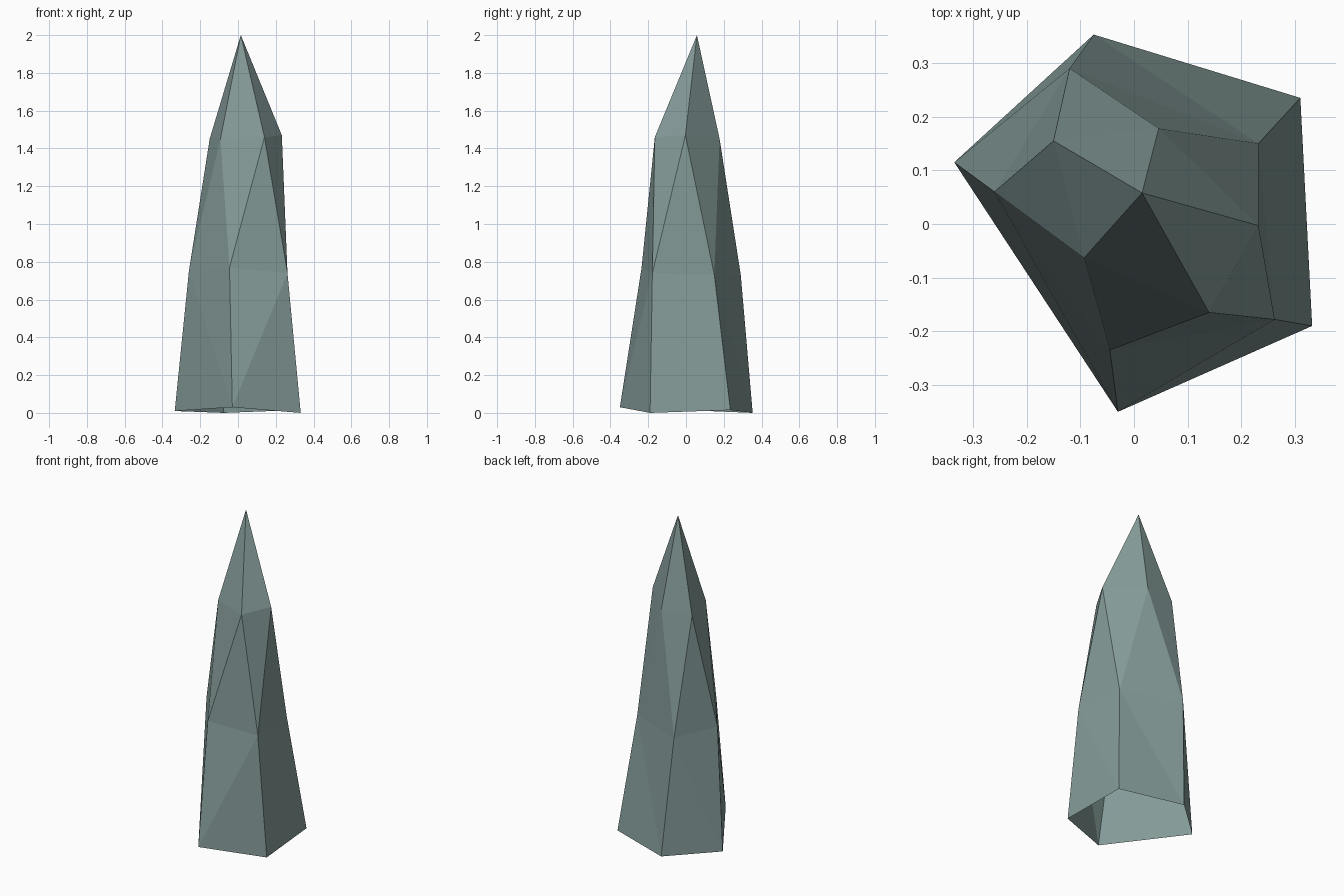
import bpy, bmesh

if "Cube" in bpy.data.objects:
    bpy.data.objects.remove(bpy.data.objects["Cube"])

# Five-sided rings, counter-clockwise from the left corner
base = [(-.335, .115, .01), (-.03, -.35, .03), (.332, -.19, 0), (.31, .235, .015), (-.075, .353, 0)]
middle = [(-.26, .06, .75), (-.045, -.235, .77), (.262, -.178, .74), (.232, .15, .73), (-.12, .29, .73)]
shoulder = [(-.15, .155, 1.45), (-.093, -.063, 1.45), (.14, -.165, 1.46), (.232, -.003, 1.47), (.046, .178, 1.45)]
tip = (.015, .058, 2)

bm = bmesh.new()
b, m, s = ([bm.verts.new(p) for p in ring] for ring in (base, middle, shoulder))
top = bm.verts.new(tip)

for i in range(5):
    j = (i + 1) % 5
    # Lower facets (open underneath); the front right one is split the other way
    if i == 1:
        bm.faces.new((b[i], b[j], m[j]))
        bm.faces.new((b[i], m[j], m[i]))
    else:
        bm.faces.new((b[i], b[j], m[i]))
        bm.faces.new((b[j], m[j], m[i]))
    # Twisted upper facets
    bm.faces.new((m[i], s[j], s[i]))
    bm.faces.new((m[i], m[j], s[j]))
    # Point
    bm.faces.new((s[i], s[j], top))

mesh = bpy.data.meshes.new("crystal_shard")
bm.to_mesh(mesh)
bm.free()

mat = bpy.data.materials.new("grey teal stone")
mat.diffuse_color = (.23, .325, .315, 1)
mat.use_nodes = True
mat.node_tree.nodes["Principled BSDF"].inputs["Base Color"].default_value = mat.diffuse_color
mesh.materials.append(mat)
bpy.context.collection.objects.link(bpy.data.objects.new("crystal_shard", mesh))
